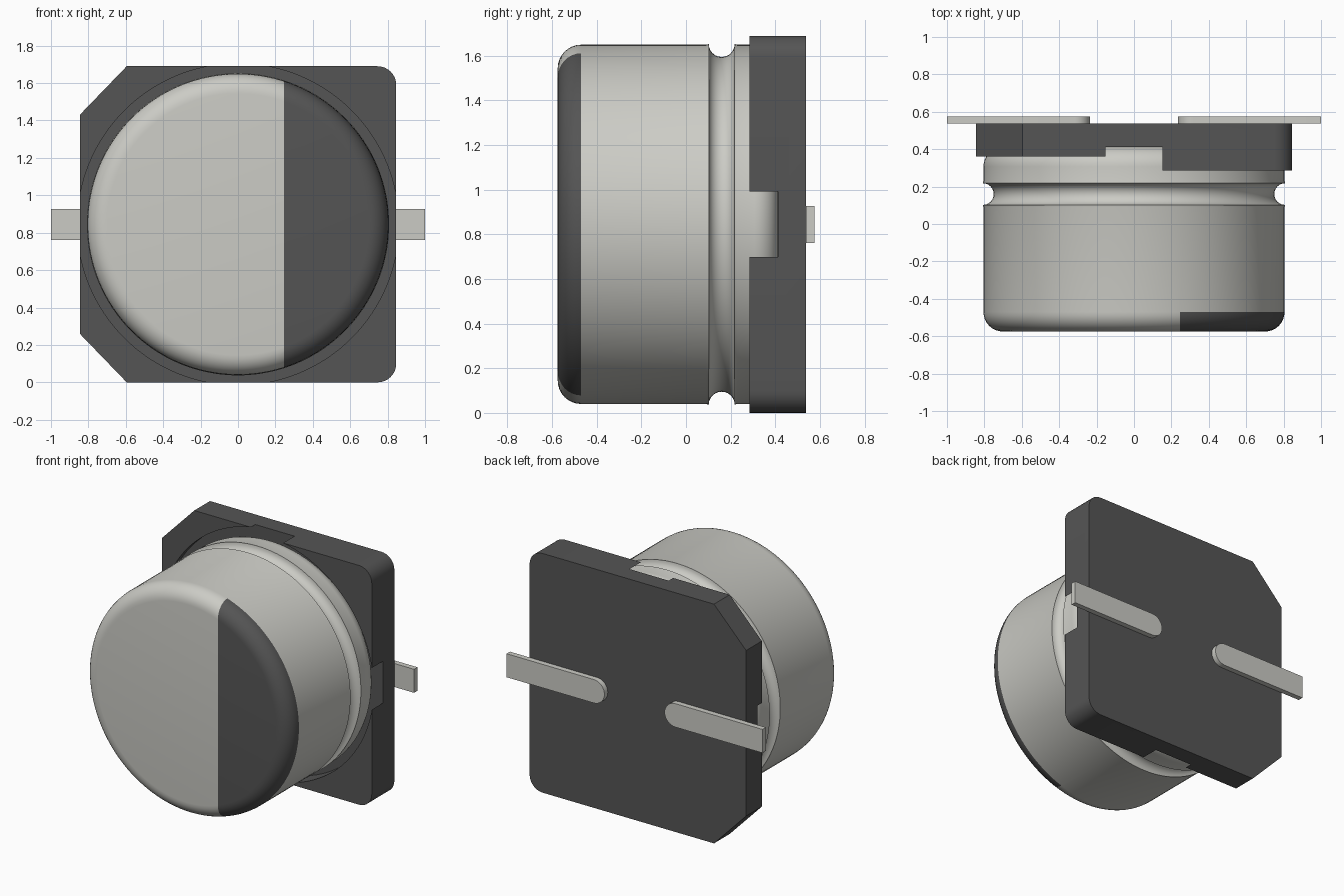
import bpy, bmesh
from math import sin, cos, pi, radians

if "Cube" in bpy.data.objects:
    bpy.data.objects.remove(bpy.data.objects["Cube"])

CZ = 0.845          # height of the can axis
R = 0.805           # can radius


def material(name, c):
    m = bpy.data.materials.new(name)
    m.diffuse_color = (*c, 1)
    m.use_nodes = True
    m.node_tree.nodes["Principled BSDF"].inputs["Base Color"].default_value = m.diffuse_color
    return m


dark = material("dark_plastic", (0.09, 0.09, 0.09))
light = material("metal", (0.6, 0.6, 0.56))


def arc(cx, cy, r, a0, a1, n):
    """Points of an arc, angles in degrees."""
    return [(cx + r * cos(radians(a0 + (a1 - a0) * i / n)),
             cy + r * sin(radians(a0 + (a1 - a0) * i / n))) for i in range(n + 1)]


def finish(bm, name, mats, angle=30):
    bmesh.ops.recalc_face_normals(bm, faces=bm.faces)
    me = bpy.data.meshes.new(name)
    bm.to_mesh(me)
    bm.free()
    ob = bpy.data.objects.new(name, me)
    bpy.context.collection.objects.link(ob)
    for m in mats:
        me.materials.append(m)
    smooth(ob, angle)
    return ob


def smooth(ob, angle=30):
    bpy.ops.object.select_all(action='DESELECT')
    ob.select_set(True)
    bpy.context.view_layer.objects.active = ob
    bpy.ops.object.shade_smooth_by_angle(angle=radians(angle))


def extrude(name, outline, y0, y1, mat):
    """Prism from an x-z outline between two y planes."""
    bm = bmesh.new()
    a = [bm.verts.new((x, y0, z)) for x, z in outline]
    b = [bm.verts.new((x, y1, z)) for x, z in outline]
    bm.faces.new(a)
    bm.faces.new(b[::-1])
    for i in range(len(a)):
        j = (i + 1) % len(a)
        bm.faces.new((a[i], a[j], b[j], b[i]))
    return finish(bm, name, [mat])


def cut(ob, cutter):
    mod = ob.modifiers.new("cut", 'BOOLEAN')
    mod.operation, mod.solver, mod.object = 'DIFFERENCE', 'EXACT', cutter
    bpy.ops.object.select_all(action='DESELECT')
    ob.select_set(True)
    bpy.context.view_layer.objects.active = ob
    bpy.ops.object.modifier_apply(modifier=mod.name)
    bpy.data.objects.remove(cutter, do_unlink=True)


# Can: (y, radius) profile with rounded ends and a rolled groove, lathed about y
f, y0, y1 = 0.105, -0.575, 0.412
profile = arc(y0 + f, R - f, f, 180, 90, 8)
profile += [(0.09, R)] + arc(0.16, R + 0.003, 0.058, 180, 360, 12) + [(0.23, R)]
profile += arc(y1 - f, R - f, f, 90, 0, 8)
N = 128
bm = bmesh.new()
rings = [[bm.verts.new((r * cos(2 * pi * i / N), y, CZ + r * sin(2 * pi * i / N)))
          for i in range(N)] for y, r in profile]
for p, q in zip(rings, rings[1:]):
    for i in range(N):
        j = (i + 1) % N
        bm.faces.new((p[i], p[j], q[j], q[i]))
bm.faces.new(rings[0])
bm.faces.new(rings[-1])

# Polarity mark: the top of the can beyond x = 0.245 is dark
MX, MY = 0.245, y0 + f
cap = [fc for fc in bm.faces if fc.calc_center_median().y < MY]
geom = cap + list({e for fc in cap for e in fc.edges}) + list({v for fc in cap for v in fc.verts})
bmesh.ops.bisect_plane(bm, geom=geom, plane_co=(MX, 0, 0), plane_no=(1, 0, 0))
for fc in bm.faces:
    c = fc.calc_center_median()
    fc.material_index = int(c.y < MY - 1e-4 and c.x > MX)
finish(bm, "can", [light, dark], 40)

# Base plate: two chamfered corners on the left, two rounded on the right
W, H, cr = 0.846, 1.69, 0.1
outline = [(-W, 0.26), (-0.595, 0)]
outline += arc(W - cr, cr, cr, -90, 0, 8) + arc(W - cr, H - cr, cr, 0, 90, 8)
outline += [(-0.595, H), (-W, H - 0.26)]
base = extrude("base_plate", outline, 0.285, 0.537, dark)

# Round recess breaking through the four sides, then the lower left wall
cut(base, extrude("recess_cutter", arc(0, CZ, 0.859, 0, 360, 128)[:-1], 0.1, 0.412, dark))
cut(base, extrude("step_cutter", [(-2, -1), (0, -1), (0, 3), (-2, 3)], 0.1, 0.362, dark))
smooth(base)

# Two flat leads with rounded inner ends
for side, name in ((-1, "left_lead"), (1, "right_lead")):
    h = 0.083
    pts = [(1, CZ - h), (1, CZ + h)] + arc(0.235 + h, CZ, h, 90, 270, 16)
    extrude(name, [(side * x, z) for x, z in pts], 0.537, 0.575, light)
